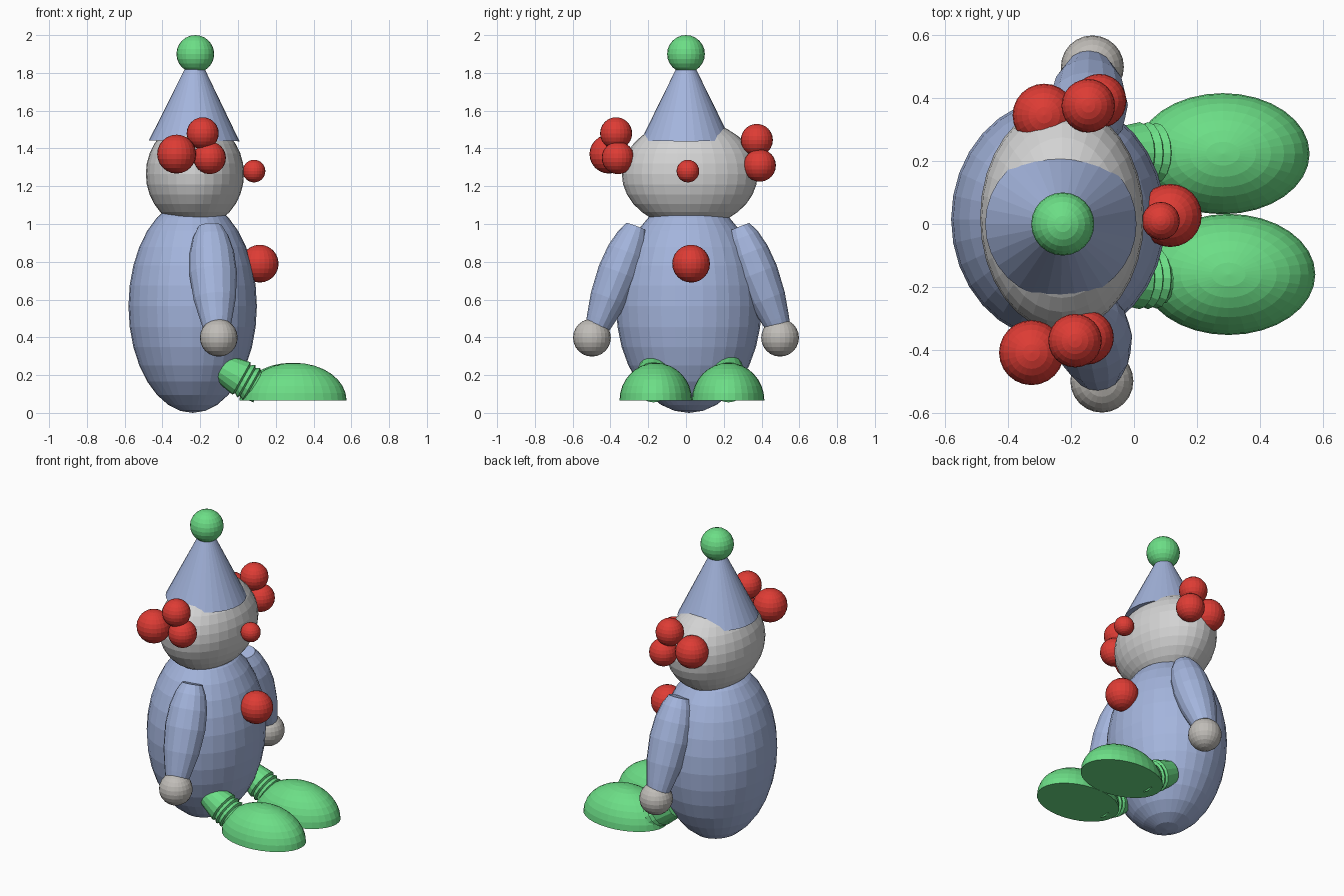
import bpy, bmesh, math
from mathutils import Matrix, Vector

if "Cube" in bpy.data.objects:
    bpy.data.objects.remove(bpy.data.objects["Cube"])


def material(name, rgb):
    m = bpy.data.materials.new(name)
    m.diffuse_color = (*rgb, 1)
    m.use_nodes = True
    m.node_tree.nodes["Principled BSDF"].inputs["Base Color"].default_value = m.diffuse_color
    return m


BLUE = material("soft blue", (0.37, 0.46, 0.72))
GREY = material("light grey", (0.65, 0.65, 0.65))
GLOVE = material("warm grey", (0.53, 0.51, 0.48))
RED = material("red", (0.73, 0.045, 0.035))
GREEN = material("green", (0.15, 0.73, 0.24))


def finish(bm, name, mat):
    bmesh.ops.recalc_face_normals(bm, faces=bm.faces)
    mesh = bpy.data.meshes.new(name)
    bm.to_mesh(mesh)
    bm.free()
    mesh.materials.append(mat)
    obj = bpy.data.objects.new(name, mesh)
    bpy.context.collection.objects.link(obj)
    return obj


def ellipsoid(name, centre, radii, mat, segs=32, rings=16, half=False):
    """Scaled sphere; half=True keeps only the upper dome with a flat base."""
    bm = bmesh.new()
    bmesh.ops.create_uvsphere(bm, u_segments=segs, v_segments=rings, radius=1)
    if half:
        geom = bm.verts[:] + bm.edges[:] + bm.faces[:]
        bmesh.ops.bisect_plane(bm, geom=geom, dist=1e-5, plane_co=(0, 0, 0),
                               plane_no=(0, 0, 1), clear_inner=True)
        rim = [e for e in bm.edges if e.is_boundary]
        bmesh.ops.contextual_create(bm, geom=rim)
    bm.transform(Matrix.Translation(centre) @ Matrix.Diagonal((*radii, 1)))
    return finish(bm, name, mat)


def ball(name, centre, r, mat):
    return ellipsoid(name, centre, (r, r, r), mat, 24, 12)


def lathe(name, start, end, profile, mat, segs=16, flat=1.0):
    """Turned shape from start to end; profile holds (fraction, radius) pairs."""
    start, end = Vector(start), Vector(end)
    axis = (end - start).normalized()
    side = Vector((0, 1, 0)) if abs(axis.x) > 0.5 else Vector((1, 0, 0))
    side = (side - axis * side.dot(axis)).normalized()
    other = axis.cross(side)
    bm = bmesh.new()
    loops = []
    for t, r in profile:
        c = start.lerp(end, t)
        angles = [2 * math.pi * i / segs for i in range(segs)]
        loops.append([bm.verts.new(c + side * r * math.cos(a) + other * r * flat * math.sin(a))
                      for a in angles])
    for a, b in zip(loops, loops[1:]):
        for i in range(segs):
            j = (i + 1) % segs
            bm.faces.new((a[i], a[j], b[j], b[i]))
    bm.faces.new(loops[0])
    bm.faces.new(loops[-1])
    return finish(bm, name, mat)


# Body and head
ellipsoid("body", (-0.24, 0.015, 0.565), (0.34, 0.385, 0.565), BLUE)
ellipsoid("head", (-0.228, 0.02, 1.265), (0.26, 0.36, 0.285), GREY)

# Pointed hat with pompom
lathe("hat", (-0.232, 0, 1.44), (-0.228, 0, 1.92), [(0, 0.24), (1, 0.004)], BLUE, 32)
ball("hat_pompom", (-0.226, 0, 1.90), 0.10, GREEN)

# Nose and belly button
ball("nose", (0.085, 0.01, 1.28), 0.06, RED)
ball("belly_button", (0.115, 0.027, 0.79), 0.10, RED)

# Hair tufts on both sides
tufts = [(-0.325, -0.408, 1.37, 0.103), (-0.15, -0.36, 1.35, 0.086), (-0.187, -0.37, 1.48, 0.085),
         (-0.285, 0.345, 1.34, 0.10), (-0.11, 0.39, 1.31, 0.086), (-0.145, 0.375, 1.445, 0.085)]
for i, (x, y, z, r) in enumerate(tufts):
    ball(f"hair_tuft_{i + 1}", (x, y, z), r, RED)

# Arms and hands
ARM = [(0, 0.065), (0.1, 0.095), (0.25, 0.118), (0.45, 0.126), (0.7, 0.112), (0.9, 0.085), (1, 0.07)]
for label, s, hand_x in (("right", -1, -0.102), ("left", 1, -0.132)):
    lathe(f"{label}_arm", (-0.148, 0.01 + s * 0.272, 0.985), (hand_x - 0.01, 0.01 + s * 0.485, 0.44),
          ARM, BLUE, 16, 0.88)
    ball(f"{label}_hand", (hand_x, s * 0.498, 0.398), 0.10, GLOVE)

# Ribbed ankles and half-dome shoes
ANKLE = [(0, 0.075), (0.5, 0.098), (0.54, 0.085), (0.63, 0.098), (0.67, 0.085),
         (0.76, 0.096), (0.8, 0.083), (1, 0.08)]
for label, y_leg, y_shoe, x_shoe in (("right", -0.172, -0.16, 0.30), ("left", 0.225, 0.223, 0.282)):
    lathe(f"{label}_ankle", (-0.085, y_leg, 0.24), (0.12, y_leg, 0.125), ANKLE, GREEN, 16)
    ellipsoid(f"{label}_shoe", (x_shoe, y_shoe, 0.065), (0.275, 0.192, 0.2), GREEN, half=True)
